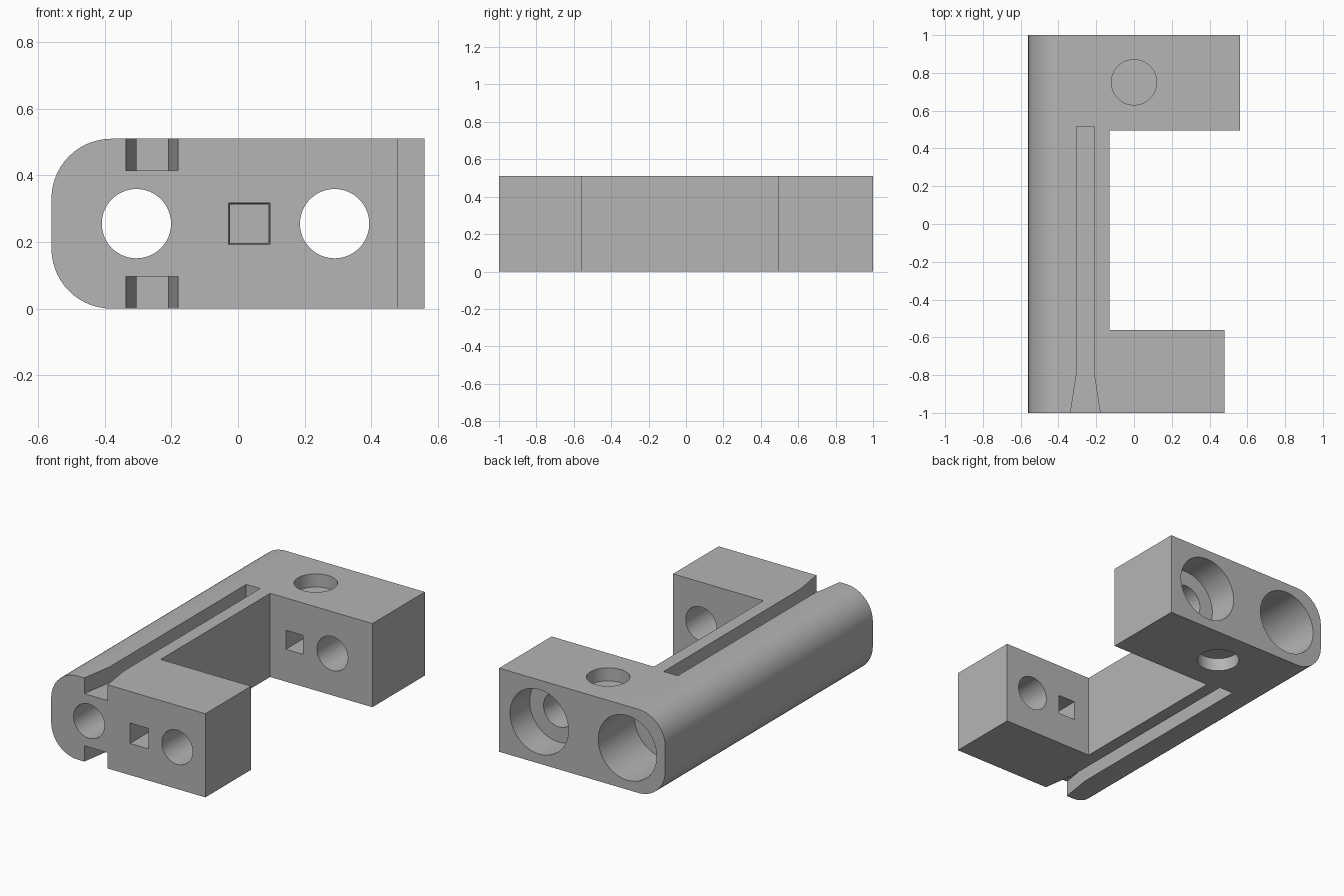
import bpy, bmesh, math
from mathutils import Vector

cube = bpy.data.objects.get("Cube")
if cube:
    bpy.data.objects.remove(cube, do_unlink=True)

grey = bpy.data.materials.new("plain grey")
grey.use_nodes = True
grey.diffuse_color = (0.46, 0.46, 0.46, 1)
grey.node_tree.nodes["Principled BSDF"].inputs["Base Color"].default_value = grey.diffuse_color

H = 0.51          # height of the bracket
MID = H / 2
LEFT = -0.56      # outer face of the spine


def loft(name, ring_a, ring_b, round_spine=False):
    """Closed solid between two rings with equal point counts."""
    bm = bmesh.new()
    a = [bm.verts.new(p) for p in ring_a]
    b = [bm.verts.new(p) for p in ring_b]
    bm.faces.new(a)
    bm.faces.new(b)
    for i in range(len(a)):
        j = (i + 1) % len(a)
        bm.faces.new((a[i], a[j], b[j], b[i]))
    bmesh.ops.recalc_face_normals(bm, faces=bm.faces)
    if round_spine:
        edges = [e for e in bm.edges
                 if all(abs(v.co.x - LEFT) < 1e-4 for v in e.verts)
                 and abs(e.verts[0].co.y - e.verts[1].co.y) > 1]
        bmesh.ops.bevel(bm, geom=edges, offset=0.18, segments=14,
                        profile=0.5, affect='EDGES')
    mesh = bpy.data.meshes.new(name)
    bm.to_mesh(mesh)
    bm.free()
    mesh.materials.append(grey)
    obj = bpy.data.objects.new(name, mesh)
    bpy.context.collection.objects.link(obj)
    return obj


def plan(points, z0, z1, name, **kw):
    return loft(name, [(x, y, z0) for x, y in points],
                [(x, y, z1) for x, y in points], **kw)


def circle(r, n=64):
    return [(r * math.cos(math.tau * i / n), r * math.sin(math.tau * i / n))
            for i in range(n)]


def bore(name, x, r, y0, y1):
    """Round hole running front to back at mid height."""
    c = circle(r)
    return loft(name, [(x + u, y0, MID + v) for u, v in c],
                [(x + u, y1, MID + v) for u, v in c])


def square_bore(name, x, half0, half1, y0, y1):
    corners = [(-1, -1), (1, -1), (1, 1), (-1, 1)]
    return loft(name, [(x + u * half0, y0, MID + v * half0) for u, v in corners],
                [(x + u * half1, y1, MID + v * half1) for u, v in corners])


# C-shaped body with a rounded spine
outline = [(LEFT, -1), (0.48, -1), (0.48, -0.56), (-0.13, -0.56),
           (-0.13, 0.495), (0.56, 0.495), (0.56, 1), (LEFT, 1)]
body = plan(outline, 0, H, "bracket_body", round_spine=True)

cutters = []

# Long through holes and their wide rear counterbores
for side, x, depth in (("left", 0.29, 0.19), ("right", -0.305, 0.35)):
    cutters.append(bore(side + "_hole", x, 0.104, -1.1, 1.1))
    cutters.append(bore(side + "_counterbore", x, 0.197, 1 - depth, 1.1))

# Square hole through the front arm, blind pocket in the rear arm
cutters.append(square_bore("front_square_hole", 0.034, 0.062, 0.058, -1.001, -0.5))
cutters.append(square_bore("rear_square_pocket", 0.034, 0.058, 0.058, 0.4, 0.75))

# Flared slots and shallow round pockets, above and below
slot = [(-0.338, -1.01), (-0.178, -1.01), (-0.21, -0.8), (-0.21, 0.515),
        (-0.305, 0.515), (-0.305, -0.8)]
pocket = [(u, v + 0.75) for u, v in circle(0.12)]
for label, z_in, z_out in (("upper", 1, 1.2), ("lower", 0, -0.2)):
    inward = -1 if z_in else 1
    face = z_in * H
    outside = face - inward * 0.1
    cutters.append(plan(slot, face + inward * 0.096, outside, label + "_slot"))
    cutters.append(plan(pocket, face + inward * 0.08, outside, label + "_pocket"))

# Cut everything out of the body
bpy.ops.object.select_all(action='DESELECT')
bpy.context.view_layer.objects.active = body
body.select_set(True)
for c in cutters:
    c.hide_render = True
    mod = body.modifiers.new(c.name, 'BOOLEAN')
    mod.operation = 'DIFFERENCE'
    mod.solver = 'EXACT'
    mod.object = c
    bpy.ops.object.modifier_apply(modifier=mod.name)
    bpy.data.objects.remove(c, do_unlink=True)

bpy.ops.object.shade_smooth_by_angle(angle=math.radians(25))
